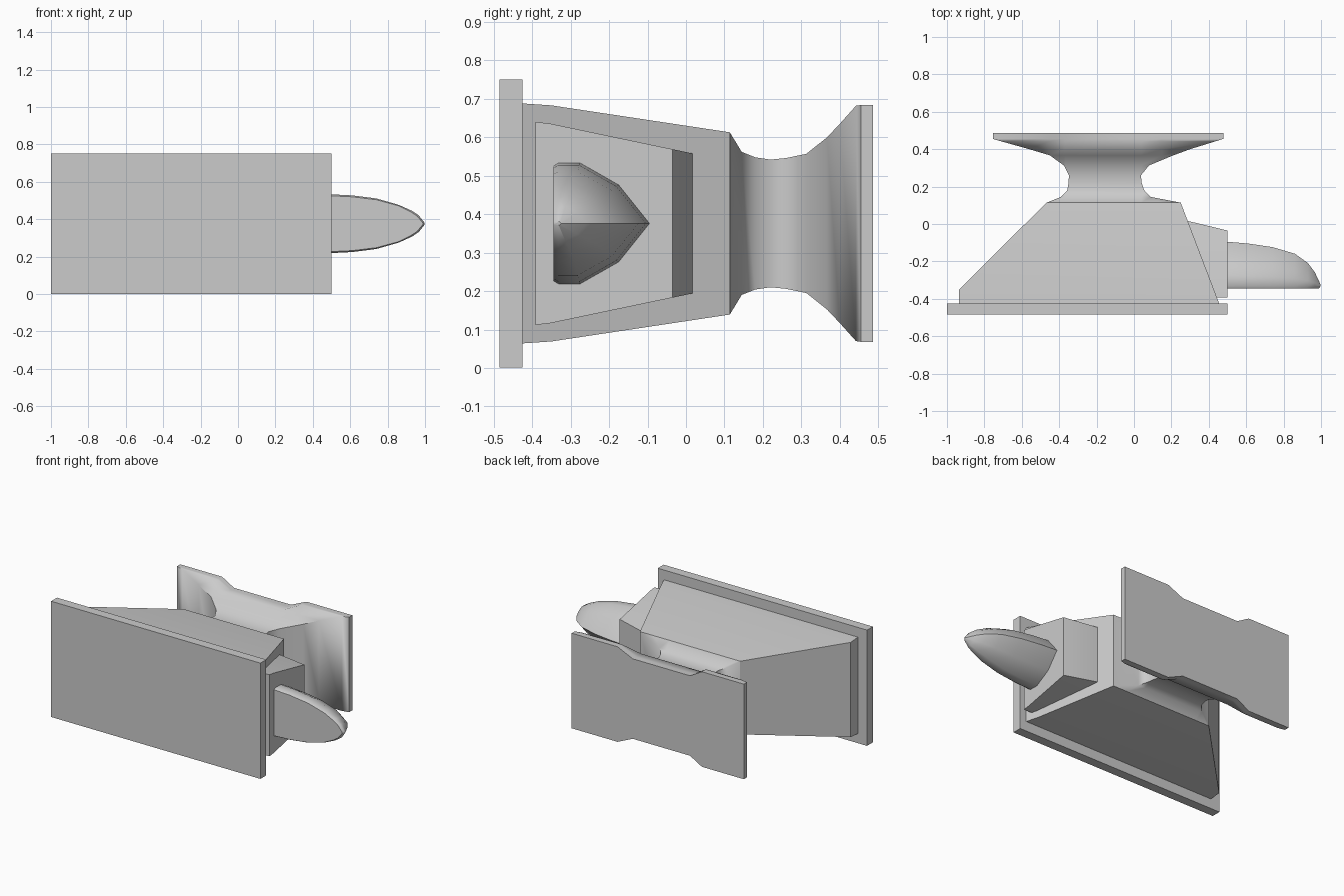
import bpy, bmesh, math

cube = bpy.data.objects.get("Cube")
if cube:
    bpy.data.objects.remove(cube, do_unlink=True)

ZC = 0.376  # height of the horizontal symmetry plane

grey = bpy.data.materials.new("plain grey")
grey.use_nodes = True
grey.diffuse_color = (0.6, 0.6, 0.6, 1)
grey.node_tree.nodes["Principled BSDF"].inputs["Base Color"].default_value = (0.6, 0.6, 0.6, 1)


def loft(name, rings, angle=30):
    """Join equal rings of points into a closed, capped solid."""
    bm = bmesh.new()
    rows = [[bm.verts.new(p) for p in ring] for ring in rings]
    n = len(rows[0])
    for a, b in zip(rows, rows[1:]):
        for i in range(n):
            j = (i + 1) % n
            bm.faces.new((a[i], a[j], b[j], b[i]))
    bm.faces.new(rows[0])
    bm.faces.new(rows[-1])
    bmesh.ops.remove_doubles(bm, verts=bm.verts, dist=1e-4)
    bmesh.ops.recalc_face_normals(bm, faces=bm.faces)
    mesh = bpy.data.meshes.new(name)
    bm.to_mesh(mesh)
    bm.free()
    mesh.materials.append(grey)
    ob = bpy.data.objects.new(name, mesh)
    bpy.context.collection.objects.link(ob)
    bpy.ops.object.select_all(action='DESELECT')
    ob.select_set(True)
    bpy.context.view_layer.objects.active = ob
    bpy.ops.object.shade_smooth_by_angle(angle=math.radians(angle))
    return ob


def rect(y, x0, x1, h):
    """Rectangle across the depth axis, h above and below the centre."""
    return [(x0, y, ZC - h), (x1, y, ZC - h), (x1, y, ZC + h), (x0, y, ZC + h)]


# Front plate
loft("front_plate", [rect(y, -1, 0.5, 0.375) for y in (-0.485, -0.425)])

# Tapered housing behind the plate
loft("housing", [rect(-0.425, -0.935, 0.455, 0.312),
                 rect(-0.35, -0.935, 0.427, 0.307),
                 rect(0.114, -0.468, 0.25, 0.237)])


# Waisted neck flaring to a back flange notched above and below
def neck_ring(y, x0, x1, h):
    shoulder0, shoulder1 = max(x0, -0.455), min(x1, 0.15)
    notch0, notch1 = max(x0, -0.37), min(x1, 0.04)
    low = min(h, 0.259)
    upper = [(x0, h), (shoulder0, h), (notch0, low),
             (notch1, low), (shoulder1, h), (x1, h)]
    return ([(x, y, ZC + z) for x, z in upper] +
            [(x, y, ZC - z) for x, z in reversed(upper)])


neck_profile = [
    (0.114, -0.468, 0.25, 0.237), (0.145, -0.39, 0.088, 0.186),
    (0.18, -0.357, 0.055, 0.172), (0.22, -0.35, 0.041, 0.166),
    (0.26, -0.348, 0.037, 0.170), (0.313, -0.375, 0.08, 0.181),
    (0.367, -0.45, 0.21, 0.224), (0.4, -0.56, 0.30, 0.259),
    (0.442, -0.71, 0.435, 0.306), (0.455, -0.755, 0.478, 0.308),
    (0.487, -0.755, 0.478, 0.308)]
loft("neck_and_flange", [neck_ring(*row) for row in neck_profile], 45)

# Side block that carries the bolt
block_profile = [(-0.392, 0.5, 0.264), (-0.355, 0.5, 0.260),
                 (-0.035, 0.5, 0.193), (0.017, 0.285, 0.182)]
loft("side_block", [rect(y, 0.2, x, h) for y, x, h in block_profile])

# Rounded bolt with a flat, bevelled front
half = [(-0.013, 0.149), (0, 0.157), (0.057, 0.157), (0.157, 0.1)]


def bolt_ring(x, sz, sy):
    side = [(d * (sy if d > 0 else 1), z * sz) for d, z in half]
    outline = side + [(0.237 * sy, 0)] + [(d, -z) for d, z in reversed(side)]
    tip = 0.01 if x > 0.9 else 0
    return [(x - (tip if d < 0 else 0), -0.332 + d, ZC + z) for d, z in outline]


bolt_sections = [(0.45, 1, 1), (0.5, 1, 1), (0.61, 0.965, 0.96),
                 (0.74, 0.86, 0.88), (0.86, 0.64, 0.73), (0.93, 0.44, 0.52),
                 (0.967, 0.28, 0.31), (0.998, 0.03, 0.03)]
loft("bolt", [bolt_ring(*s) for s in bolt_sections], 40)
